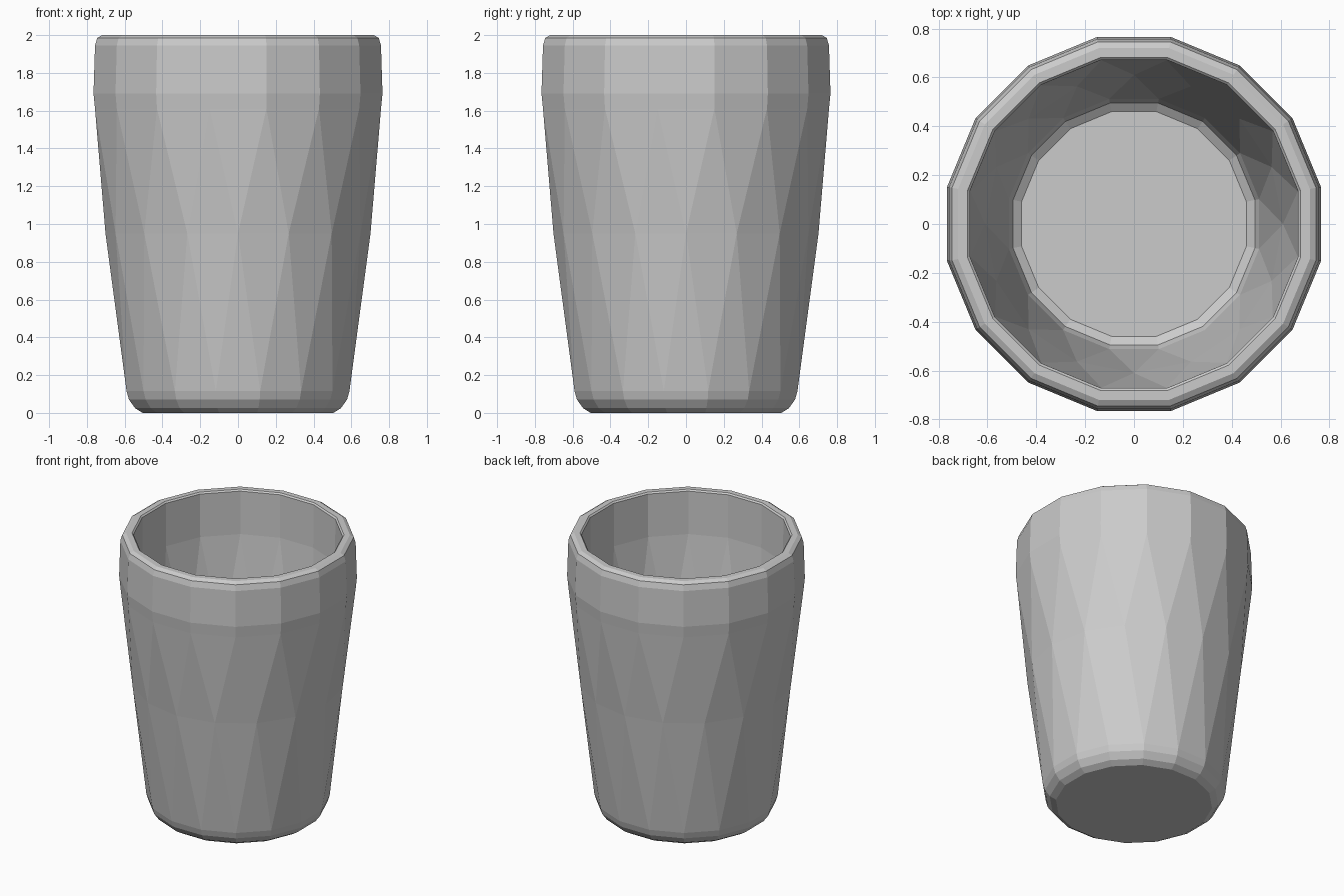
import bpy, bmesh, math

if "Cube" in bpy.data.objects:
    bpy.data.objects.remove(bpy.data.objects["Cube"])

SIDES = 16
STEP = 2 * math.pi / SIDES

# Cup section from base centre, up the outside, over the rim, down to the floor:
# (flat radius at the sides, height, half-step turn for the faceted waist)
profile = [
    (0.505, 0.0, 0), (0.545, 0.025, 0), (0.577, 0.07, 0), (0.59, 0.115, 0),
    (0.688, 0.95, 1),
    (0.757, 1.61, 0), (0.765, 1.69, 0), (0.757, 1.945, 0), (0.745, 1.985, 0), (0.72, 2.0, 0),
    (0.682, 2.0, 0), (0.672, 1.99, 0), (0.67, 1.68, 0),
    (0.598, 0.95, 1),
    (0.512, 0.175, 0), (0.495, 0.125, 0), (0.46, 0.10, 0),
]

bm = bmesh.new()


def ring(flat, z, turn):
    r = flat / math.cos(STEP / 2)
    return [bm.verts.new((r * math.cos((i + 0.5 + turn / 2) * STEP),
                          r * math.sin((i + 0.5 + turn / 2) * STEP), z))
            for i in range(SIDES)]


def bridge(a, b, ta, tb):
    for i in range(SIDES):
        j = (i + 1) % SIDES
        if ta == tb:
            bm.faces.new((a[i], a[j], b[j], b[i]))
        elif tb:  # straight ring to turned ring
            bm.faces.new((a[i], a[j], b[i]))
            bm.faces.new((a[j], b[j], b[i]))
        else:     # turned ring to straight ring
            bm.faces.new((a[i], b[j], b[i]))
            bm.faces.new((a[i], a[j], b[j]))


# Walls, then base and inner floor
rings = [ring(*p) for p in profile]
for k in range(len(rings) - 1):
    bridge(rings[k], rings[k + 1], profile[k][2], profile[k + 1][2])
bm.faces.new(rings[0][::-1])
bm.faces.new(rings[-1])
bmesh.ops.recalc_face_normals(bm, faces=bm.faces[:])

mesh = bpy.data.meshes.new("faceted_cup")
bm.to_mesh(mesh)
bm.free()
cup = bpy.data.objects.new("faceted_cup", mesh)
bpy.context.collection.objects.link(cup)
